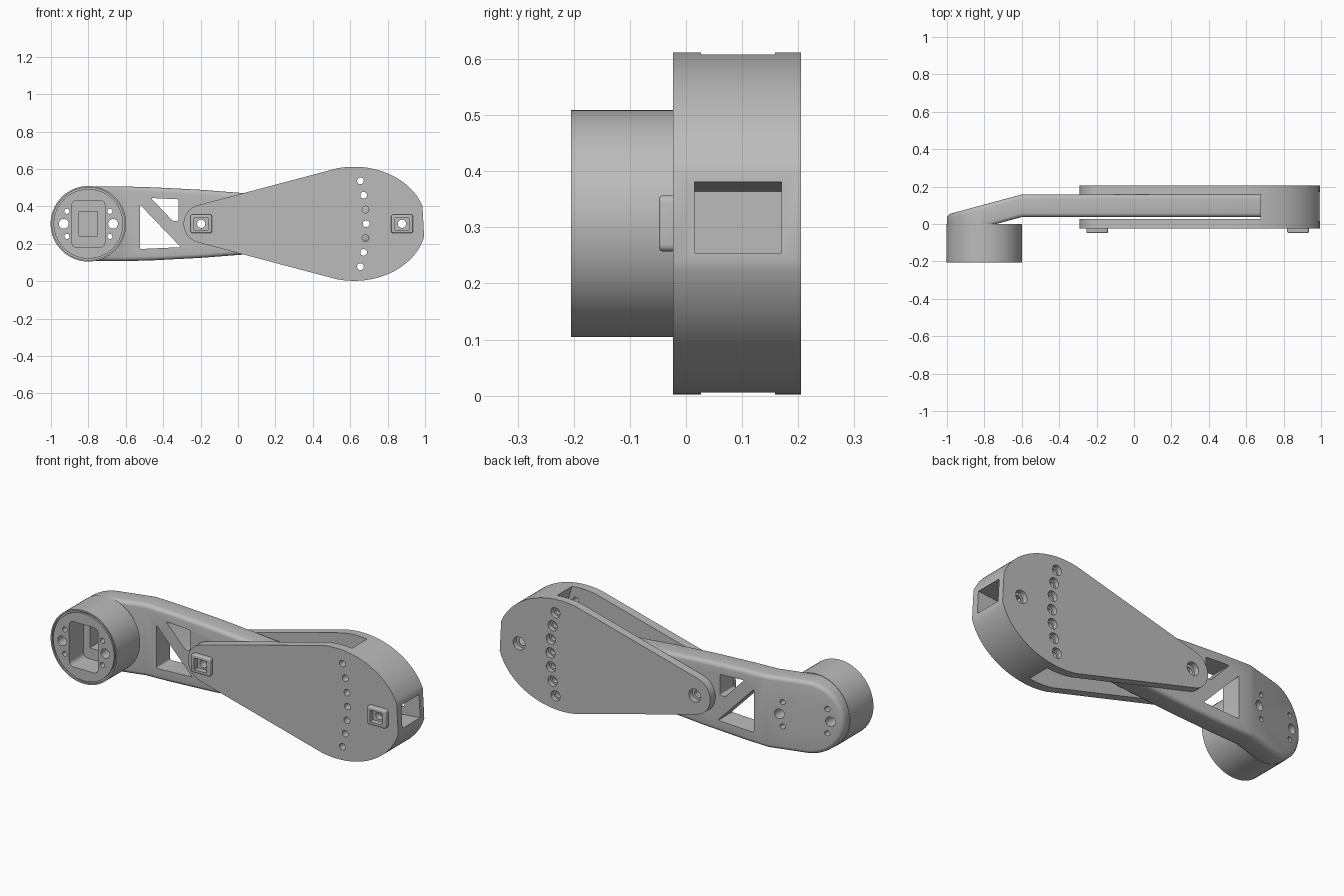
import bpy, bmesh
from math import sin, cos, radians, pi, sqrt
from mathutils import Vector

cube = bpy.data.objects.get("Cube")
if cube:
    bpy.data.objects.remove(cube)

grey = bpy.data.materials.new("machined_grey")
grey.use_nodes = True
COLOUR = (0.5, 0.5, 0.5, 1)
grey.diffuse_color = COLOUR
shader = next(n for n in grey.node_tree.nodes if n.type == 'BSDF_PRINCIPLED')
shader.inputs["Base Color"].default_value = COLOUR

MID = 0.307  # height of the long axis


def arc(cx, cz, rx, rz, a0, a1, n):
    """Points of an elliptical arc in the xz plane, angles in degrees."""
    return [(cx + rx * cos(radians(a0 + (a1 - a0) * i / n)),
             cz + rz * sin(radians(a0 + (a1 - a0) * i / n))) for i in range(n + 1)]


def rect(cx, cz, hx, hz):
    return [(cx - hx, cz - hz), (cx + hx, cz - hz), (cx + hx, cz + hz), (cx - hx, cz + hz)]


def circle(cx, cz, r, n=32):
    return arc(cx, cz, r, r, 0, 360, n)[:-1]


def prism(name, pts, y0, y1, rounding=0.0, shape=None):
    """Extrude an xz outline along y, optionally rounding its corners."""
    bm = bmesh.new()
    face = bm.faces.new([bm.verts.new((x, y0, z)) for x, z in pts])
    ext = bmesh.ops.extrude_face_region(bm, geom=[face])["geom"]
    new = [v for v in ext if isinstance(v, bmesh.types.BMVert)]
    bmesh.ops.translate(bm, verts=new, vec=(0, y1 - y0, 0))
    if rounding:
        side = [e for e in bm.edges if abs(e.verts[0].co.y - e.verts[1].co.y) > 1e-4]
        bmesh.ops.bevel(bm, geom=side, offset=rounding, segments=4, profile=0.5,
                        affect='EDGES')
    if shape:
        shape(bm)
    bmesh.ops.recalc_face_normals(bm, faces=bm.faces[:])
    mesh = bpy.data.meshes.new(name)
    bm.to_mesh(mesh)
    bm.free()
    mesh.materials.append(grey)
    obj = bpy.data.objects.new(name, mesh)
    bpy.context.collection.objects.link(obj)
    return obj


def combine(target, tool, operation='DIFFERENCE'):
    """Apply a boolean and discard the tool."""
    mod = target.modifiers.new("combine", 'BOOLEAN')
    mod.operation, mod.object, mod.solver = operation, tool, 'EXACT'
    graph = bpy.context.evaluated_depsgraph_get()
    graph.update()
    mesh = bpy.data.meshes.new_from_object(target.evaluated_get(graph))
    target.modifiers.clear()
    target.data = mesh
    bpy.data.objects.remove(tool)


def cut(target, pts, y0, y1, rounding=0.0):
    combine(target, prism("cutter", pts, y0, y1, rounding))


def soften_rim(bm, width):
    sharp = [e for e in bm.edges if e.is_manifold and e.calc_face_angle(0) > 1.1]
    bmesh.ops.bevel(bm, geom=sharp, offset=width, segments=4, profile=0.5, affect='EDGES')


# Arm: tapered bar whose hub end is sheared forward
def bend_arm(bm):
    bmesh.ops.bisect_plane(bm, geom=bm.verts[:] + bm.edges[:] + bm.faces[:],
                           plane_co=(-0.6, 0, 0), plane_no=(1, 0, 0))
    for v in bm.verts:
        if v.co.x < -0.6:
            v.co.y += (v.co.x + 0.6) * 0.27
    bmesh.ops.recalc_face_normals(bm, faces=bm.faces[:])
    soften_rim(bm, 0.022)


HUB = -0.8
upper = [(0.71, 0.10), (0.35, 0.135), (0.02, 0.165), (-0.2, 0.182), (-0.45, 0.195), (-0.62, 0.2)]
arm_outline = ([(x, MID + h) for x, h in upper]
               + arc(HUB, MID, 0.2, 0.2, 90, 270, 32)
               + [(x, MID - h) for x, h in reversed(upper)])
arm = prism("arm", arm_outline, 0.037, 0.158, shape=bend_arm)

# Hub: motor drum on the front of the arm
combine(arm, prism("hub", circle(HUB, MID, 0.202, 64), -0.205, 0.0), 'UNION')
groove = prism("groove", circle(HUB, MID, 0.194, 64), -0.3, -0.195)
combine(groove, prism("groove_core", circle(HUB, MID, 0.186, 64), -0.4, 0))
combine(arm, groove)
cut(arm, rect(HUB, MID, 0.088, 0.125), -0.3, -0.08, 0.025)
cut(arm, rect(HUB, MID, 0.05, 0.065), -0.3, 0.02)
for side in (-1, 1):
    cut(arm, circle(HUB + side * 0.132, MID, 0.026), -0.3, 0.3)
    for level in (-1, 1):
        cut(arm, circle(HUB + side * 0.115, MID + level * 0.067, 0.014, 20), -0.3, 0.3)

# Truss windows, pivot hole and locking hole of the arm
cut(arm, [(-0.525, 0.41), (-0.525, 0.172), (-0.305, 0.182)], -0.1, 0.3, 0.008)
cut(arm, [(-0.465, 0.445), (-0.318, 0.438), (-0.318, 0.323), (-0.35, 0.323)], -0.1, 0.3, 0.008)
PIVOT = -0.197
cut(arm, circle(PIVOT, MID, 0.022), -0.1, 0.3)
cut(arm, circle(0.685, MID, 0.018, 20), -0.1, 0.3)

# Housing: teardrop block with a flat tail
FRONT, BACK = -0.023, 0.205
housing_outline = (arc(-0.188, MID, 0.103, 0.103, 255, 105, 24)
                   + arc(0.62, MID, 0.385, 0.305, 104, 18, 28)
                   + arc(0.62, MID, 0.385, 0.305, -13, -104, 28))
housing = prism("housing", housing_outline, FRONT, BACK)

# Slot for the swinging arm, closed at the tail by a curved wall
swing = arc(PIVOT, MID, 0.925, 0.925, -28, 28, 24)
cut(housing, [(-0.5, -0.2)] + swing + [(-0.5, 0.8)], 0.027, 0.159)

# Tail socket
cut(housing, [(1.03, 0.385), (0.81, 0.364), (0.81, 0.237), (1.03, 0.258)], 0.015, 0.17)

# Square nut pads on the front, with countersinks on the back
for x in (PIVOT, 0.877):
    pad = prism("nut_pad", rect(x, MID, 0.058, 0.05), -0.048, 0.0, 0.012,
                lambda bm: soften_rim(bm, 0.007))
    combine(housing, pad, 'UNION')
    cut(housing, rect(x, MID, 0.037, 0.032), -0.1, -0.02)
    cut(housing, circle(x, MID, 0.022), -0.1, 0.3)
    cut(housing, circle(x, MID, 0.036), BACK - 0.03, 0.3)

# Arc of indexing holes around the pivot
for i in range(-3, 4):
    dz = i * 0.0765
    x = PIVOT + sqrt(0.882 ** 2 - dz ** 2)
    cut(housing, circle(x, MID + dz, 0.018, 20), -0.1, 0.3)
    cut(housing, circle(x, MID + dz, 0.028, 24), BACK - 0.025, 0.3)

# Smooth curved walls, keep machined edges crisp
for obj in (arm, housing):
    bpy.ops.object.select_all(action='DESELECT')
    obj.select_set(True)
    bpy.context.view_layer.objects.active = obj
    bpy.ops.object.shade_smooth_by_angle(angle=radians(28))
